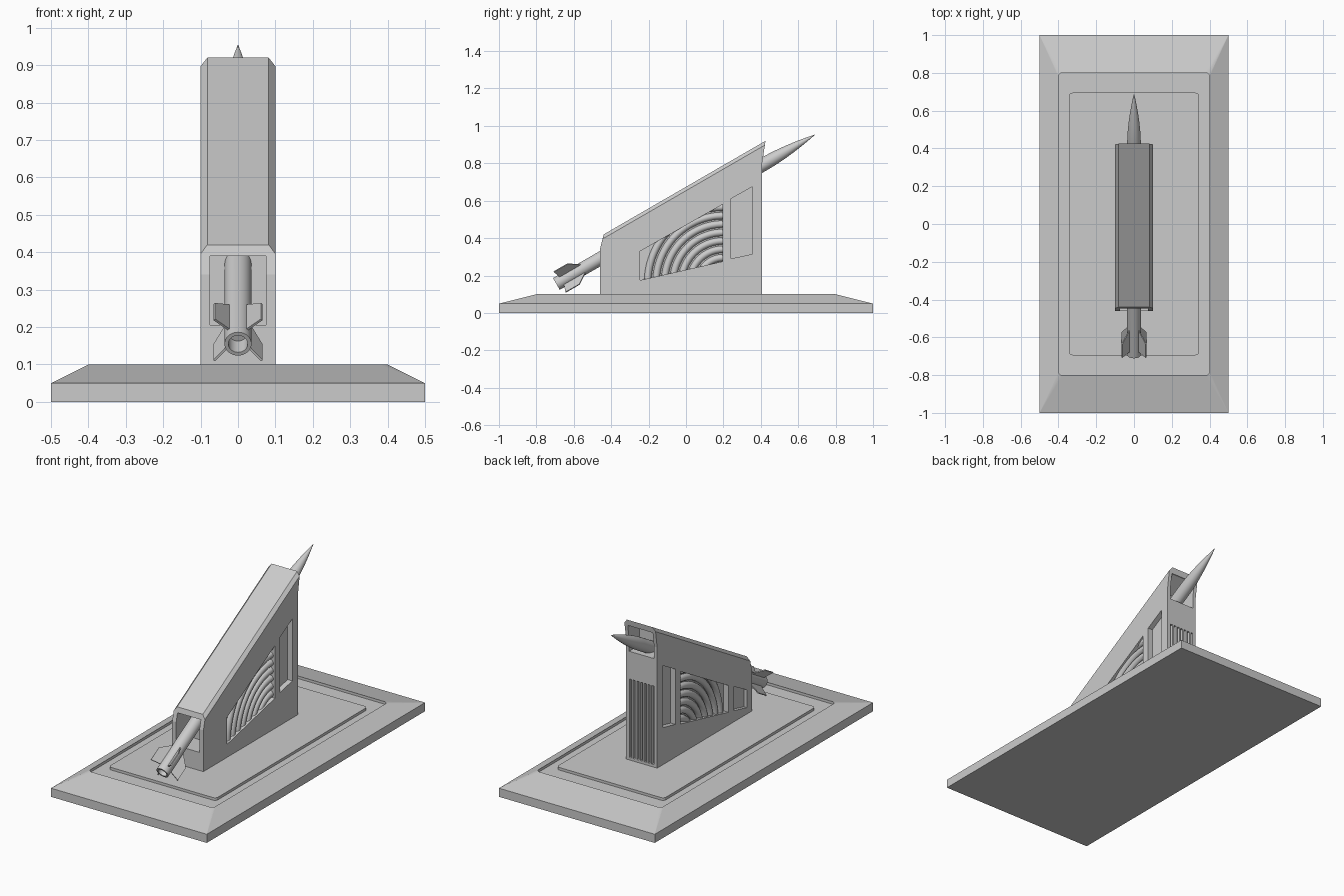
import bpy, bmesh
from math import sin, cos, pi, radians
from mathutils import Matrix, Vector

if "Cube" in bpy.data.objects:
    bpy.data.objects.remove(bpy.data.objects["Cube"])


def to_object(name, bm):
    bmesh.ops.remove_doubles(bm, verts=bm.verts, dist=1e-5)
    bmesh.ops.recalc_face_normals(bm, faces=bm.faces)
    mesh = bpy.data.meshes.new(name)
    bm.to_mesh(mesh)
    bm.free()
    obj = bpy.data.objects.new(name, mesh)
    bpy.context.collection.objects.link(obj)
    return obj


def loft(name, rings):
    """Skin a list of equal-length closed rings and cap both ends."""
    bm = bmesh.new()
    loops = [[bm.verts.new(p) for p in ring] for ring in rings]
    n = len(rings[0])
    for a, b in zip(loops, loops[1:]):
        for i in range(n):
            j = (i + 1) % n
            bm.faces.new((a[i], a[j], b[j], b[i]))
    bm.faces.new(loops[0])
    bm.faces.new(loops[-1])
    return to_object(name, bm)


def prism(name, pts, x0, x1):
    """Extrude a (y, z) outline from x0 to x1."""
    return loft(name, [[(x, y, z) for y, z in pts] for x in (x0, x1)])


def boolean(obj, tool, operation='DIFFERENCE'):
    mod = obj.modifiers.new("cut", 'BOOLEAN')
    mod.object, mod.operation, mod.solver = tool, operation, 'EXACT'
    bpy.context.view_layer.objects.active = obj
    bpy.ops.object.modifier_apply(modifier=mod.name)
    bpy.data.objects.remove(tool)


def smooth(obj, angle=30):
    bpy.ops.object.select_all(action='DESELECT')
    obj.select_set(True)
    bpy.context.view_layer.objects.active = obj
    bpy.ops.object.shade_smooth_by_angle(angle=radians(angle))


def rounded_rect(hx, hy, r, z, steps=5):
    ring = []
    for k, (sx, sy) in enumerate([(1, 1), (-1, 1), (-1, -1), (1, -1)]):
        for i in range(steps):
            a = pi / 2 * (k + i / (steps - 1))
            ring.append((sx * (hx - r) + r * cos(a), sy * (hy - r) + r * sin(a), z))
    return ring


# Base: plinth with sloped sides, shallow channel and raised inner panel
loft("base", [rounded_rect(*s) for s in [
    (.5, 1, 0, 0), (.5, 1, 0, .05), (.4, .8, .02, .1),
    (.4, .8, .02, .085), (.345, .695, .02, .085), (.345, .695, .02, .1)]])

# Launch tower: side profile with chamfered roof edges
tower = prism("launch_tower", [(-.46, .095), (-.46, .34), (-.44, .42), (.425, .92),
                               (.407, .80), (.407, .095)], -.1, .1)
bm = bmesh.new()
bm.from_mesh(tower.data)
roof = [e for e in bm.edges if abs(e.verts[0].co.x - e.verts[1].co.x) < .01
        and all(v.co.z > .4 for v in e.verts)
        and abs(e.verts[0].co.y - e.verts[1].co.y) > .5]
bmesh.ops.bevel(bm, geom=roof, offset=.018, segments=1, affect='EDGES')
bm.to_mesh(tower.data)
bm.free()

# Side windows, with the small extra one on the left side only
arch_window = [(-.245, .175), (-.245, .33), (.195, .58), (.195, .275)]
rear_window = [(.24, .29), (.24, .61), (.355, .675), (.355, .315)]
small_window = [(-.415, .137), (-.415, .24), (-.295, .305), (-.295, .165)]
for s in (-1, 1):
    for w in (arch_window, rear_window):
        boolean(tower, prism("cutter", w, s * .07, s * .15))
boolean(tower, prism("cutter", small_window, -.15, -.08))

# Front and back openings for the rocket
boolean(tower, prism("cutter", [(-.5, .205), (-.5, .39), (-.33, .39), (-.33, .205)], -.075, .075))
boolean(tower, prism("cutter", [(.5, .73), (.5, .885), (.41, .885), (.31, .825), (.31, .73)],
                     -.08, .08))

# Vertical grooves on the back wall
for i in range(7):
    x = (i - 3) * .024
    boolean(tower, prism("cutter", [(.39, .115), (.39, .57), (.5, .57), (.5, .115)],
                         x - .007, x + .007))

# Concentric half-round arcs filling the large windows
for s in (-1, 1):
    for i in range(7):
        R, r = .135 + .045 * i, .019
        rings = []
        for k in range(65):
            a = radians(70) + radians(130) * k / 64
            rings.append([(s * .072 + r * cos(t), .2 + (R + r * sin(t)) * cos(a),
                           .16 + (R + r * sin(t)) * sin(a))
                          for t in (2 * pi * j / 12 for j in range(12))])
        arc = loft(f"window_arc_{'left' if s < 0 else 'right'}_{i + 1}", rings)
        boolean(arc, prism("clip", arch_window, s * .066, s * .099), 'INTERSECT')
        smooth(arc, 40)

# Rocket: lathed body with hollow nozzle and pointed nose, tilted 30 degrees
profile = [(.06, .026), (0, .026), (0, .036)]
profile += [(1.3 + .3 * t, .036 * (1 - t ** 1.7)) for t in (i / 12 for i in range(13))]
rocket = loft("rocket", [[(r * cos(a), y, r * sin(a))
                          for a in (2 * pi * k / 32 for k in range(32))] for y, r in profile])
tilt = Matrix.Translation(Vector((0, -.693, .155))) @ Matrix.Rotation(radians(30), 4, 'X')
rocket.matrix_world = tilt
smooth(rocket)

# Four tail fins in an X
for k in range(4):
    fin = prism(f"rocket_fin_{k + 1}", [(.035, .03), (.02, .09), (.105, .09), (.17, .03)],
                -.003, .003)
    fin.matrix_world = tilt @ Matrix.Rotation(radians(45 + 90 * k), 4, 'Y')
